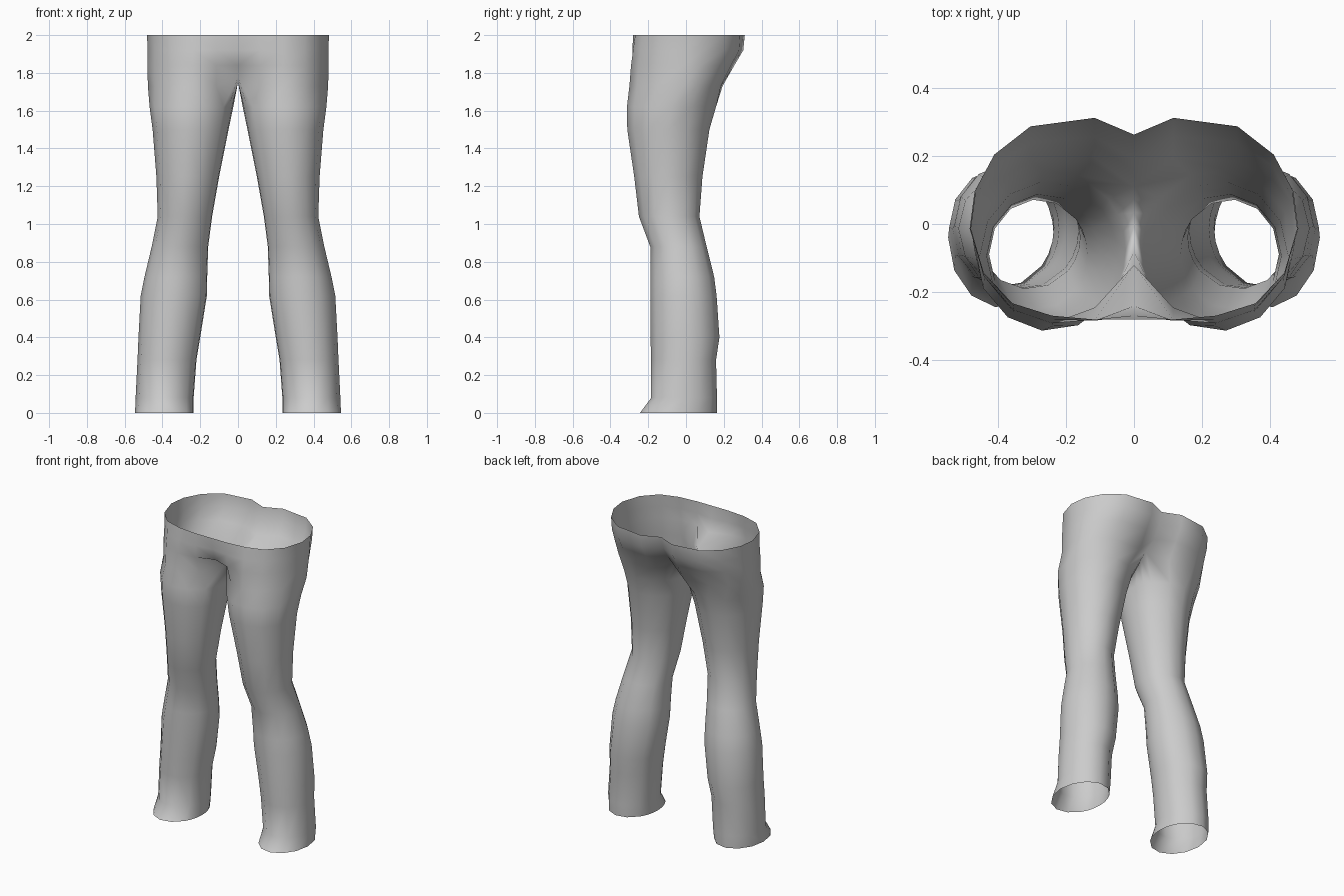
import bpy
import bmesh
from math import cos, sin, radians

default_cube = bpy.data.objects.get("Cube")
if default_cube:
    bpy.data.objects.remove(default_cube)

# Leg sections: height, inner x, outer x, front y, back y
LEG_SECTIONS = [
    (0.0, 0.235, 0.545, -0.245, 0.165),
    (0.08, 0.235, 0.542, -0.185, 0.165),
    (0.28, 0.22, 0.532, -0.187, 0.16),
    (0.4, 0.2, 0.527, -0.188, 0.178),
    (0.62, 0.165, 0.515, -0.19, 0.163),
    (0.72, 0.163, 0.495, -0.19, 0.15),
    (0.88, 0.158, 0.457, -0.19, 0.11),
    (1.04, 0.137, 0.425, -0.25, 0.072),
    (1.25, 0.1, 0.432, -0.275, 0.088),
    (1.5, 0.05, 0.452, -0.312, 0.125),
    (1.62, 0.025, 0.468, -0.314, 0.16),
]

# Hip sections: height, outer x, front y, back y, centre front y, centre back y
SEAM_SECTION = (1.73, 0.477, -0.312, 0.205, -0.12, 0.11)
HIP_SECTIONS = [
    (1.84, 0.48, -0.303, 0.265, -0.24, 0.19),
    (1.92, 0.478, -0.292, 0.312, -0.268, 0.24),
    (2.0, 0.482, -0.28, 0.318, -0.28, 0.262),
]

# Outline of half the hips, from beside the fly to beside the back seam
HIP_OUTLINE = [
    (0.24, -1), (0.5, -0.96), (0.74, -0.83), (0.92, -0.5), (1, -0.05),
    (0.97, 0.3), (0.85, 0.64), (0.63, 0.9), (0.24, 1),
]

OUTER_STEPS = 10
INNER_POINTS = 5
OUTER_HALF_ANGLE = 140


def leg_ring(height, inner, outer, front, back):
    """Closed oval ring that starts at the inner front corner."""
    outer_step = 2 * OUTER_HALF_ANGLE / OUTER_STEPS
    angles = [-OUTER_HALF_ANGLE + outer_step * i for i in range(OUTER_STEPS + 1)]
    inner_step = (360 - 2 * OUTER_HALF_ANGLE) / (INNER_POINTS + 1)
    angles += [OUTER_HALF_ANGLE + inner_step * (i + 1) for i in range(INNER_POINTS)]
    ring = []
    for angle in map(radians, angles):
        x = (inner + outer) / 2 + (outer - inner) / 2 * cos(angle)
        y = (front + back) / 2 + (back - front) / 2 * sin(angle)
        ring.append((x, y, height))
    return ring


def hip_arc(height, outer, front, back, centre_front, centre_back):
    """Open arc from the centre front around the side to the centre back."""
    arc = [(0, centre_front, height)]
    for across, along in HIP_OUTLINE:
        y = -along * front if along < 0 else along * back
        arc.append((across * outer, y, height))
    arc.append((0, centre_back, height))
    # Ease the points next to the centre seams into the groove
    for near, centre, blend in ((1, centre_front, 0.35), (-2, centre_back, 0.12)):
        x, y, z = arc[near]
        arc[near] = (x, y + (centre - y) * blend, z)
    return arc


def seam_ring():
    """Hip arc closed by the crotch seam, which lies on the mirror plane."""
    ring = hip_arc(*SEAM_SECTION)
    front, back = ring[0][1], ring[-1][1]
    ring[0] = (0, front, 1.78)
    ring[-1] = (0, back, 1.79)
    for i in range(INNER_POINTS):
        t = (i + 1) / (INNER_POINTS + 1)
        ring.append((0, back + (front - back) * t, 1.75))
    return ring


def bridge(bm, lower, upper, closed):
    """Join two rows of vertices with quads that face outward."""
    count = min(len(lower), len(upper))
    for i in range(count if closed else count - 1):
        j = (i + 1) % count
        bm.faces.new((lower[i], lower[j], upper[j], upper[i]))


# Left half of the trousers
bm = bmesh.new()
rings = [leg_ring(*section) for section in LEG_SECTIONS] + [seam_ring()]
arcs = [hip_arc(*section) for section in HIP_SECTIONS]
rows = [[bm.verts.new(point) for point in row] for row in rings + arcs]
for index in range(len(rows) - 1):
    bridge(bm, rows[index], rows[index + 1], closed=index + 1 < len(rings))

mesh = bpy.data.meshes.new("trousers")
bm.to_mesh(mesh)
bm.free()
trousers = bpy.data.objects.new("trousers", mesh)
bpy.context.collection.objects.link(trousers)

# Cloth colour
cloth = bpy.data.materials.new("grey cloth")
cloth.use_nodes = True
grey = (0.6, 0.6, 0.6, 1)
cloth.diffuse_color = grey
cloth.node_tree.nodes["Principled BSDF"].inputs["Base Color"].default_value = grey
mesh.materials.append(cloth)

# Smooth shading, then the right half by mirroring
for item in bpy.context.selected_objects:
    item.select_set(False)
trousers.select_set(True)
bpy.context.view_layer.objects.active = trousers
bpy.ops.object.shade_smooth_by_angle(angle=radians(60))
mirror = trousers.modifiers.new("mirror", 'MIRROR')
mirror.use_axis[0] = True
mirror.use_clip = True
mirror.merge_threshold = 0.0005
